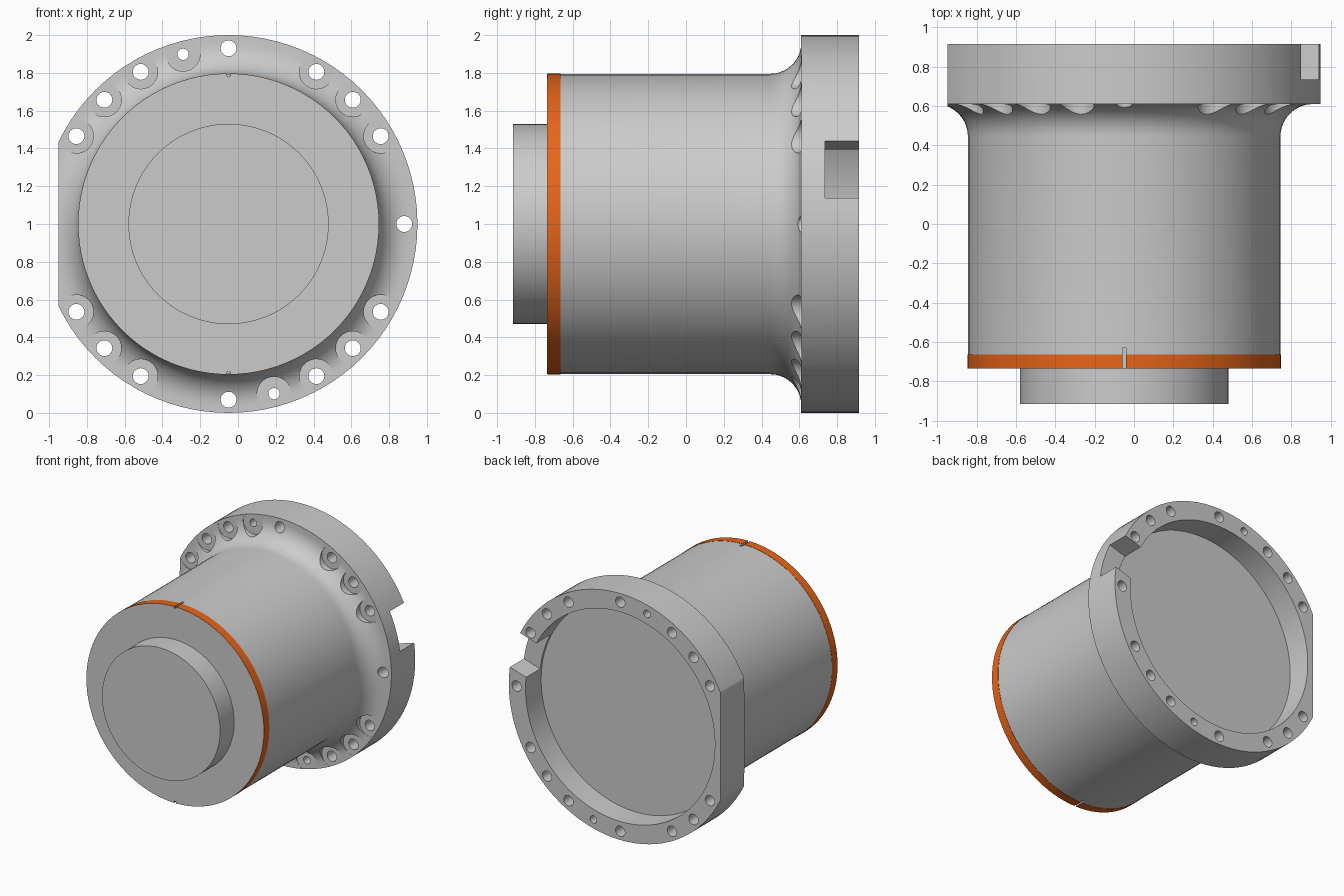
import bpy, bmesh
from math import sin, cos, pi, radians
from mathutils import Matrix, Vector

if "Cube" in bpy.data.objects:
    bpy.data.objects.remove(bpy.data.objects["Cube"])

CX, CZ = -0.05, 1.0      # main axis runs along y through here
BODY_R, FILLET = 0.795, 0.165


def to_object(name, bm):
    bmesh.ops.recalc_face_normals(bm, faces=bm.faces)
    mesh = bpy.data.meshes.new(name)
    bm.to_mesh(mesh)
    bm.free()
    ob = bpy.data.objects.new(name, mesh)
    bpy.context.collection.objects.link(ob)
    return ob


def lathe(name, profile, n=96):
    """Revolve (radius, y) points about the main axis."""
    bm = bmesh.new()
    rings = [[bm.verts.new((CX + r * cos(2 * pi * i / n), y, CZ + r * sin(2 * pi * i / n)))
              for i in range(n)] for r, y in profile]
    for a, b in zip(rings, rings[1:]):
        for i in range(n):
            j = (i + 1) % n
            bm.faces.new((a[i], a[j], b[j], b[i]))
    bmesh.ops.remove_doubles(bm, verts=bm.verts, dist=1e-5)
    return to_object(name, bm)


def add_pin(bm, angle, r, y0, y1, dist=0.93):
    a = radians(angle)
    pos = Vector((CX + dist * cos(a), (y0 + y1) / 2, CZ + dist * sin(a)))
    bmesh.ops.create_cone(bm, cap_ends=True, segments=32, radius1=r, radius2=r, depth=y1 - y0,
                          matrix=Matrix.Translation(pos) @ Matrix.Rotation(pi / 2, 4, 'X'))


def add_box(bm, center, size, angle=0):
    bmesh.ops.create_cube(bm, size=1, matrix=Matrix.Translation(center)
                          @ Matrix.Rotation(-radians(angle), 4, 'Y') @ Matrix.Diagonal((*size, 1)))


def cut(ob, cutter):
    cutter.hide_render = True
    mod = ob.modifiers.new("cut", 'BOOLEAN')
    mod.operation, mod.solver, mod.object = 'DIFFERENCE', 'EXACT', cutter
    bpy.context.view_layer.objects.active = ob
    bpy.ops.object.modifier_apply(modifier=mod.name)


# housing: front boss, barrel, fillet, flange and rear recess in one profile
fillet = [(0.96 - FILLET * cos(t * pi / 20), 0.445 + FILLET * sin(t * pi / 20)) for t in range(11)]
housing = lathe("housing", [(0, -0.915), (0.53, -0.915), (0.53, -0.735), (BODY_R, -0.735)]
                + fillet + [(1, 0.61), (1, 0.915), (0.85, 0.915), (0.85, 0.715), (0, 0.715)])

# coloured band round the front edge of the barrel
band = lathe("front_band", [(0.78, -0.734), (0.797, -0.734), (0.797, -0.665),
                            (0.78, -0.665), (0.78, -0.734)])
orange = bpy.data.materials.new("orange")
orange.diffuse_color = (0.8, 0.13, 0.01, 1)
orange.use_nodes = True
orange.node_tree.nodes["Principled BSDF"].inputs["Base Color"].default_value = orange.diffuse_color
band.data.materials.append(orange)

# spot faces that bite into the fillet round the bolt holes
bolts = [s * a for s in (1, -1) for a in (30, 45, 60, 120, 135, 150)]
small = [105, -75]
bm = bmesh.new()
for a in bolts + small:
    add_pin(bm, a, 0.09, 0.4, 0.611)
spot_faces = to_object("spot_face_cutter", bm)

# bolt holes, side flat and locating slot
bm = bmesh.new()
for a in bolts + [0, 90, -90]:
    add_pin(bm, a, 0.042, 0.3, 1.1)
for a in small:
    add_pin(bm, a, 0.03, 0.3, 1.1)
add_box(bm, (-1.15, 0.6, CZ), (0.4, 1, 2.4))
t = radians(17)
add_box(bm, (CX + 0.95 * cos(t), 0.885, CZ + 0.95 * sin(t)), (0.4, 0.3, 0.314), 17)
holes = to_object("hole_cutter", bm)

# narrow timing grooves at the top and bottom of the front edge
bm = bmesh.new()
for s in (1, -1):
    add_box(bm, (CX, -0.685, CZ + s * (BODY_R + 0.038)), (0.018, 0.11, 0.1))
grooves = to_object("groove_cutter", bm)

for cutter in (spot_faces, holes, grooves):
    cut(housing, cutter)
cut(band, grooves)
for cutter in (spot_faces, holes, grooves):
    bpy.data.objects.remove(cutter)

# smooth shading with sharp edges kept
bpy.ops.object.select_all(action='DESELECT')
for ob in (housing, band):
    ob.select_set(True)
bpy.context.view_layer.objects.active = housing
bpy.ops.object.shade_smooth_by_angle(angle=radians(30))
